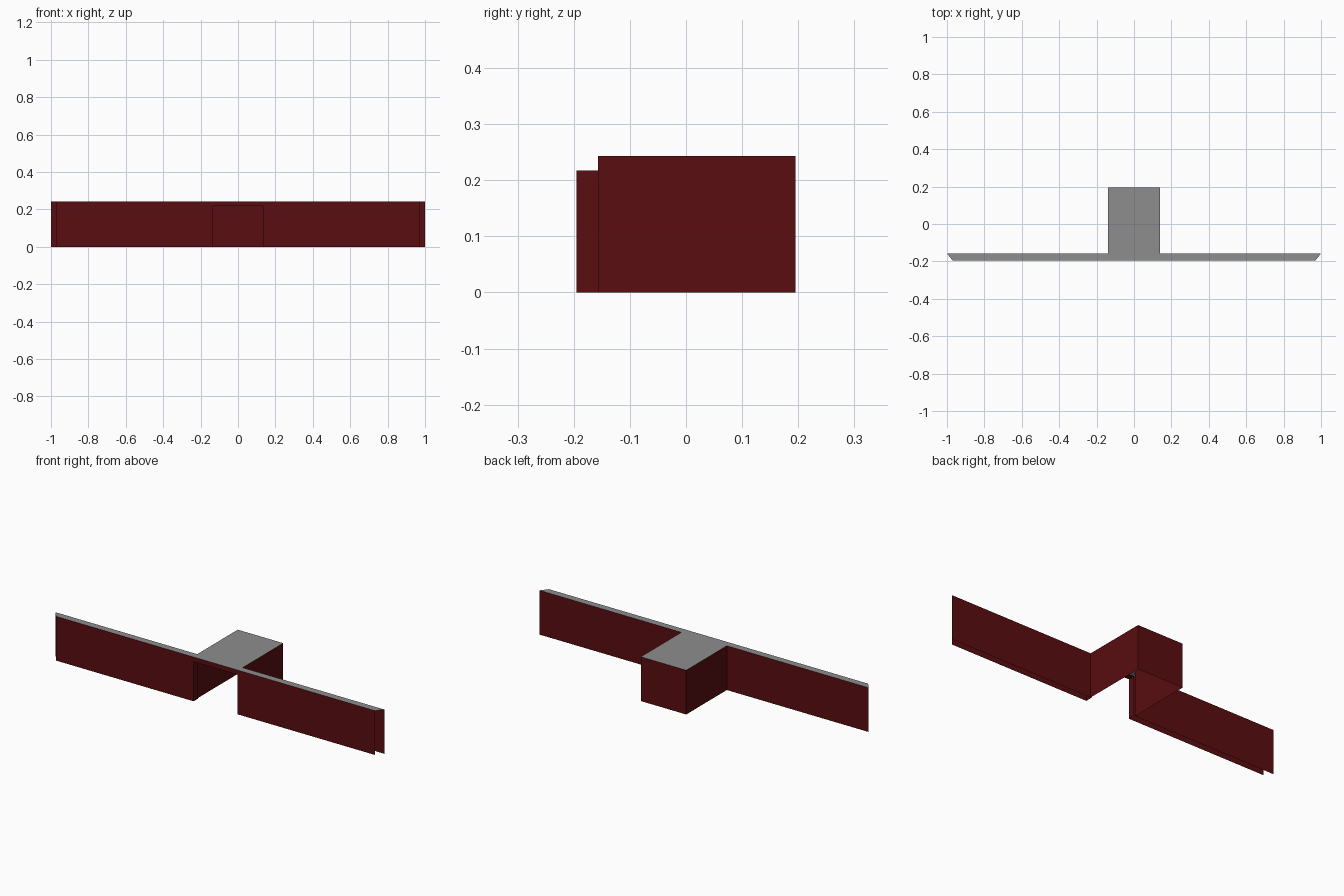
import bpy
from mathutils import Vector

# Main dimensions
HEIGHT, DOOR_H = 0.243, 0.217
FRONT, INNER, REAR = -0.195, -0.157, 0.195
FRONT_X, BACK_X = 0.97, 1.0
DOOR_X, BLOCK_X = 0.133, 0.138

cube = bpy.data.objects.get("Cube")
if cube:
    bpy.data.objects.remove(cube, do_unlink=True)


def make_material(name, rgb):
    mat = bpy.data.materials.new(name)
    mat.use_nodes = True
    color = (*rgb, 1.0)
    mat.diffuse_color = color
    bsdf = mat.node_tree.nodes["Principled BSDF"]
    bsdf.inputs["Base Color"].default_value = color
    bsdf.inputs["Roughness"].default_value = 0.8
    return mat


def make_object(name, verts, faces, mat):
    mesh = bpy.data.meshes.new(name)
    mesh.from_pydata(verts, [], faces)
    mesh.materials.append(mat)
    obj = bpy.data.objects.new(name, mesh)
    bpy.context.collection.objects.link(obj)
    return obj


def sheet(name, outline, mat):
    """One flat face."""
    return make_object(name, outline, [range(len(outline))], mat)


def sweep(name, path, offset, mat):
    """Thin wall made by moving an open path along an offset."""
    n = len(path)
    verts = list(path) + [Vector(p) + Vector(offset) for p in path]
    faces = [(i, i + 1, n + i + 1, n + i) for i in range(n - 1)]
    return make_object(name, verts, faces, mat)


def mirrored(half):
    """Continue a half outline with its mirror image across x = 0."""
    return half + [(-x, y, z) for x, y, z in reversed(half)]


red = make_material("dark red", (0.1, 0.004, 0.005))
gray = make_material("roof gray", (0.27, 0.27, 0.27))

# Front wall with the doorway notch
sheet("front_wall", mirrored([
    (DOOR_X, FRONT, DOOR_H), (DOOR_X, FRONT, 0),
    (FRONT_X, FRONT, 0), (FRONT_X, FRONT, HEIGHT)]), red)

# Back walls of the wings, running round the rear block
sweep("rear_wall", mirrored([
    (BACK_X, INNER, 0), (BLOCK_X, INNER, 0), (BLOCK_X, REAR, 0)]),
    (0, 0, HEIGHT), red)

# Jambs and soffit of the doorway
sweep("doorway_reveal", mirrored([
    (DOOR_X, FRONT, 0), (DOOR_X, FRONT, DOOR_H)]),
    (0, INNER - FRONT, 0), red)

# Flat roof over the wings and the block
sheet("roof", mirrored([
    (FRONT_X, FRONT, HEIGHT), (BACK_X, INNER, HEIGHT),
    (BLOCK_X, INNER, HEIGHT), (BLOCK_X, REAR, HEIGHT)]), gray)
